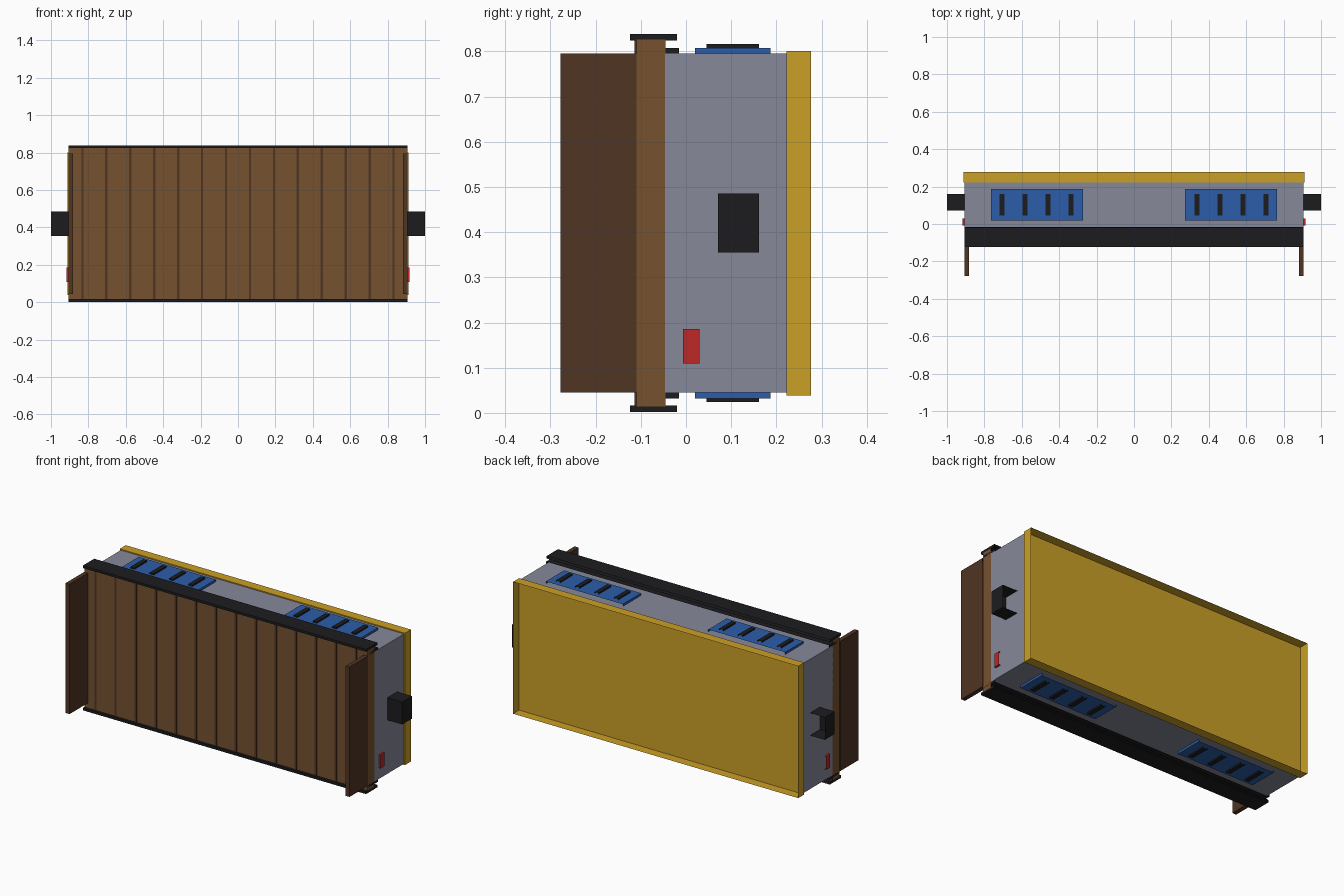
import bpy, bmesh

if "Cube" in bpy.data.objects:
    bpy.data.objects.remove(bpy.data.objects["Cube"])

COLORS = {
    "grey": (0.24, 0.25, 0.32, 1), "yellow": (0.60, 0.35, 0.02, 1),
    "wood": (0.18, 0.085, 0.03, 1), "dark_wood": (0.08, 0.035, 0.017, 1),
    "black": (0.012, 0.012, 0.014, 1), "blue": (0.025, 0.11, 0.40, 1),
    "red": (0.52, 0.02, 0.02, 1),
}
MATS = {}
for key, col in COLORS.items():
    MATS[key] = bpy.data.materials.new(key)
    MATS[key].diffuse_color = col


def shell(name, xs, ys, zs, color):
    """Sheet box whose back (+y) side is left open."""
    bm = bmesh.new()
    bmesh.ops.create_cube(bm, size=1)
    for v in bm.verts:
        v.co = [r[0] if c < 0 else r[1] for r, c in zip((xs, ys, zs), v.co)]
    bm.normal_update()
    back = [f for f in bm.faces if f.normal.y > 0.9]
    bmesh.ops.delete(bm, geom=back, context='FACES_ONLY')
    me = bpy.data.meshes.new(name)
    bm.to_mesh(me)
    bm.free()
    me.materials.append(MATS[color])
    ob = bpy.data.objects.new(name, me)
    bpy.context.collection.objects.link(ob)
    return ob


def flip(a, b, s, centre=0.0):
    """Range a..b measured from a centre, mirrored when s is -1."""
    return sorted((centre + s * a, centre + s * b))


W, MID = 0.905, 0.42   # half width, mid height

# Main body and open yellow back tray
shell("body", (-W, W), (-0.047, 0.222), (0.045, 0.795), "grey")
shell("back_tray", (-0.911, 0.911), (0.222, 0.277), (0.039, 0.801), "yellow")

# Wooden front with raised plank seams
shell("front_panel", (-W, W), (-0.11, -0.045), (0.014, 0.826), "wood")
for i in range(14):
    x = (i - 6.5) * 0.128
    shell("plank_seam", (x - 0.006, x + 0.006), (-0.114, -0.108), (0.015, 0.825), "dark_wood")

for s in (-1, 1):
    # Top and bottom rails with their inner step
    shell("rail", (-W, W), (-0.124, -0.02), flip(0.404, 0.418, s, MID), "black")
    shell("rail_step", (-W, W), (-0.10, -0.015), flip(0.374, 0.388, s, MID), "black")

    # Side doors, handles and red tags
    shell("side_door", flip(0.882, 0.907, s), (-0.278, -0.109), (0.045, 0.795), "dark_wood")
    shell("handle", flip(0.903, 1.0, s), (0.071, 0.161), (0.355, 0.485), "black")
    shell("side_tag", flip(0.903, 0.916, s), (-0.007, 0.03), (0.109, 0.186), "red")

    # Blue vent plates with slots, top and bottom
    for t in (-1, 1):
        shell("vent_plate", flip(0.273, 0.765, s), (0.02, 0.187),
              flip(0.374, 0.388, t, MID), "blue")
        for k in range(4):
            c = 0.336 + k * 0.1235
            shell("vent_slot", flip(c - 0.013, c + 0.013, s), (0.045, 0.161),
                  flip(0.384, 0.396, t, MID), "black")

for m in bpy.data.materials:
    if m.users and not m.is_grease_pencil:
        m.use_nodes = True
        m.node_tree.nodes["Principled BSDF"].inputs["Base Color"].default_value = m.diffuse_color
